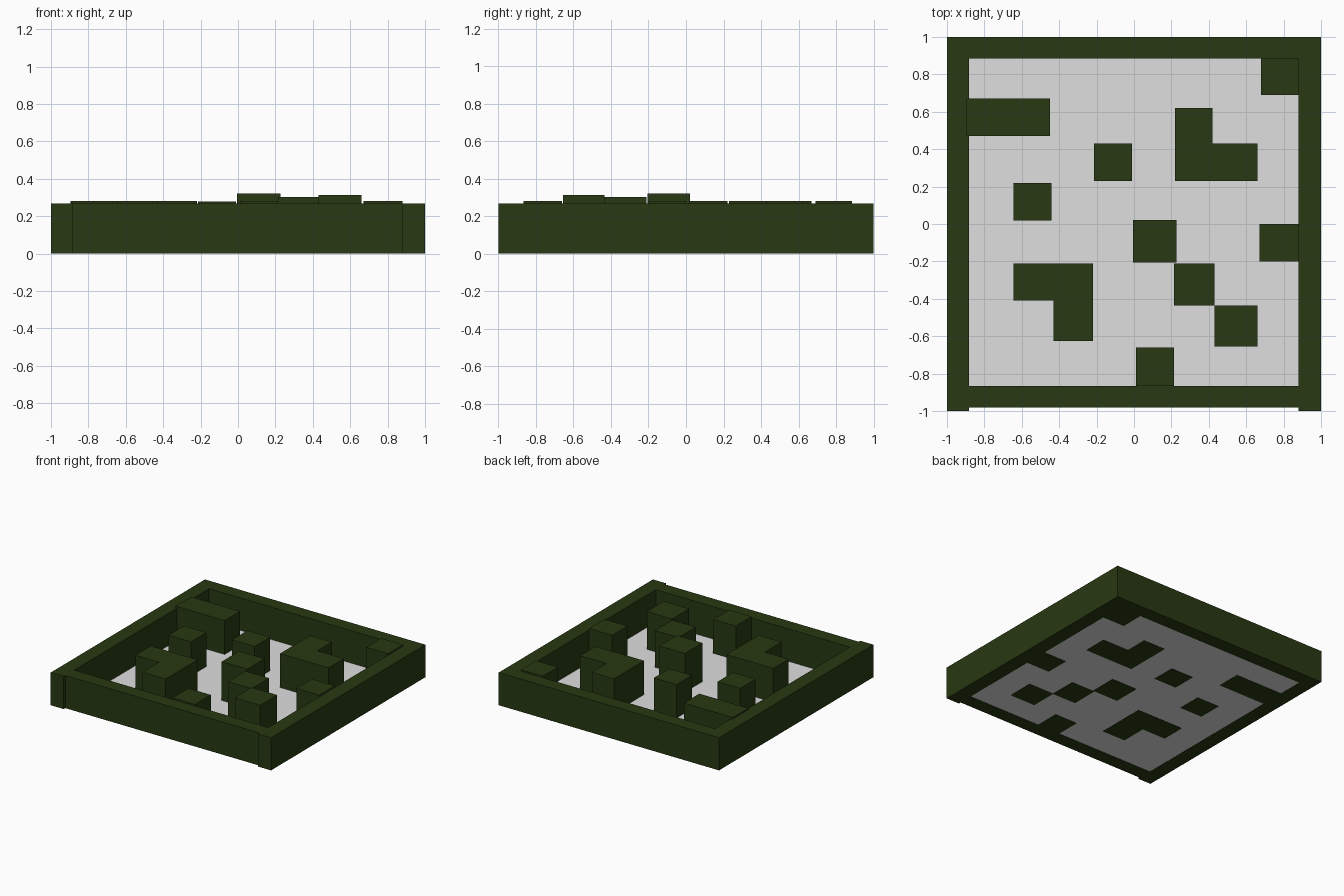
import bpy
import bmesh

if "Cube" in bpy.data.objects:
    bpy.data.objects.remove(bpy.data.objects["Cube"])


def material(name, rgb):
    m = bpy.data.materials.new(name)
    m.diffuse_color = (*rgb, 1.0)
    m.use_nodes = True
    m.node_tree.nodes["Principled BSDF"].inputs["Base Color"].default_value = m.diffuse_color
    return m


hedge_green = material("hedge green", (0.021, 0.040, 0.006))
floor_grey = material("floor grey", (0.74, 0.74, 0.74))


def finish(name, bm, mat):
    me = bpy.data.meshes.new(name)
    bmesh.ops.recalc_face_normals(bm, faces=bm.faces)
    bm.to_mesh(me)
    bm.free()
    me.materials.append(mat)
    ob = bpy.data.objects.new(name, me)
    bpy.context.collection.objects.link(ob)
    return ob


def prism(name, outline, height, mat, z=0.0):
    """Extrude a flat outline straight up."""
    bm = bmesh.new()
    face = bm.faces.new([bm.verts.new((x, y, z)) for x, y in outline])
    ext = bmesh.ops.extrude_face_region(bm, geom=[face], use_keep_orig=True)
    top = [v for v in ext["geom"] if isinstance(v, bmesh.types.BMVert)]
    bmesh.ops.translate(bm, verts=top, vec=(0, 0, height))
    return finish(name, bm, mat)


def box(name, x0, x1, y0, y1, height):
    return prism(name, [(x0, y0), (x1, y0), (x1, y1), (x0, y1)], height, hedge_green)


# Ground sheet, a hair above the wall bottoms
bm = bmesh.new()
bm.faces.new([bm.verts.new((x, y, 0.002)) for x, y in
              [(-0.94, -0.94), (0.94, -0.94), (0.94, 0.94), (-0.94, 0.94)]])
finish("floor", bm, floor_grey)

# Outer walls; the front one is set back slightly between the side walls
WALL = 0.268
box("left_wall", -1.0, -0.882, -1.0, 0.885, WALL)
box("right_wall", 0.88, 1.0, -1.0, 0.885, WALL)
box("back_wall", -1.0, 1.0, 0.885, 1.0, WALL)
box("front_wall", -0.882, 0.88, -0.98, -0.865, WALL)

# Single rectangular hedge blocks
blocks = [
    (-0.895, -0.45, 0.47, 0.67, 0.28),
    (0.68, 0.88, 0.69, 0.885, 0.28),
    (-0.215, -0.01, 0.23, 0.43, 0.277),
    (-0.645, -0.44, 0.02, 0.22, 0.28),
    (-0.005, 0.228, -0.205, 0.022, 0.32),
    (0.67, 0.88, -0.20, 0.0, 0.28),
    (0.215, 0.43, -0.435, -0.21, 0.303),
    (0.43, 0.66, -0.655, -0.435, 0.312),
    (0.01, 0.215, -0.865, -0.66, 0.28),
]
for i, b in enumerate(blocks, 1):
    box(f"hedge_block_{i}", *b)

# L-shaped hedges
prism("back_corner_hedge", [(0.22, 0.23), (0.66, 0.23), (0.66, 0.43),
                            (0.42, 0.43), (0.42, 0.62), (0.22, 0.62)], 0.28, hedge_green)
prism("front_corner_hedge", [(-0.645, -0.41), (-0.43, -0.41), (-0.43, -0.625),
                             (-0.22, -0.625), (-0.22, -0.21), (-0.645, -0.21)], 0.28, hedge_green)
